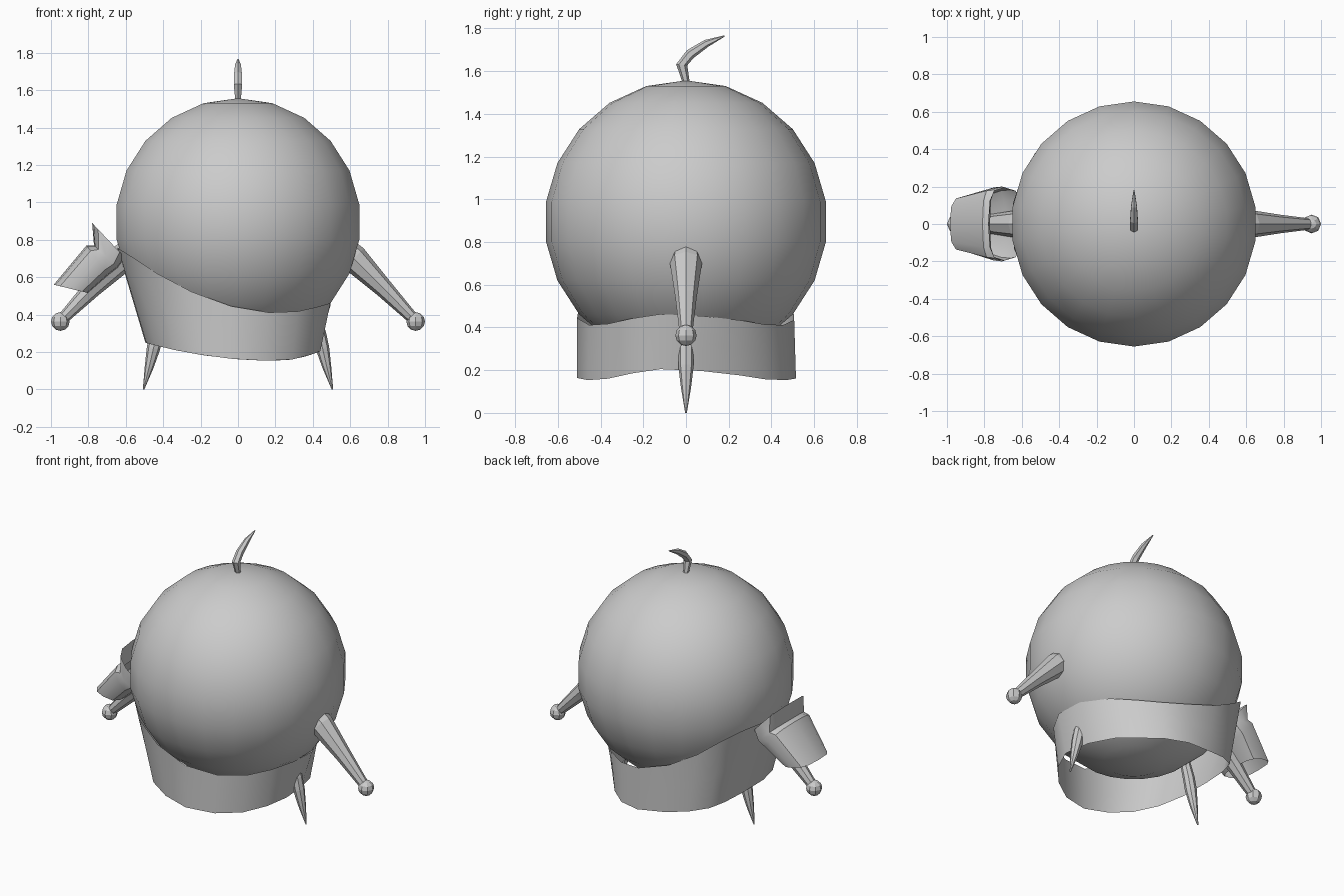
import bpy, math
from math import sin, cos, pi
from mathutils import Vector

if "Cube" in bpy.data.objects:
    bpy.data.objects.remove(bpy.data.objects["Cube"])


def loft(name, rings, caps=True, smooth=30):
    """Skin a list of equal-length closed rings into one mesh object."""
    n = len(rings[0])
    verts = [p for r in rings for p in r]
    faces = [(k * n + i, k * n + (i + 1) % n, (k + 1) * n + (i + 1) % n, (k + 1) * n + i)
             for k in range(len(rings) - 1) for i in range(n)]
    if caps:
        faces += [tuple(reversed(range(n))), tuple(range(len(verts) - n, len(verts)))]
    me = bpy.data.meshes.new(name)
    me.from_pydata(verts, [], faces)
    ob = bpy.data.objects.new(name, me)
    bpy.context.collection.objects.link(ob)
    if smooth:
        shade(ob, smooth)
    return ob


def shade(ob, angle):
    bpy.ops.object.select_all(action='DESELECT')
    ob.select_set(True)
    bpy.context.view_layer.objects.active = ob
    bpy.ops.object.shade_smooth_by_angle(angle=math.radians(angle))


def limb(name, path, sides=8, smooth=0):
    """Tapered tube in the xz or yz plane; path = (point, radius) pairs."""
    pts = [Vector(p) for p, r in path]
    plane = Vector((0, 1, 0)) if abs(pts[-1].x - pts[0].x) > .01 else Vector((1, 0, 0))
    rings = []
    for i, (p, r) in enumerate(path):
        d = (pts[min(i + 1, len(pts) - 1)] - pts[max(i - 1, 0)]).normalized()
        u = d.cross(plane)
        rings.append([pts[i] + r * (u * cos(2 * pi * k / sides) - plane * sin(2 * pi * k / sides))
                      for k in range(sides)])
    return loft(name, rings, smooth=smooth)


# Round body
R, CZ = .662, .895
bpy.ops.mesh.primitive_uv_sphere_add(segments=22, ring_count=11, radius=R, location=(0, 0, CZ))
body = bpy.context.object
body.name = "body"
shade(body, 40)

# Sprout on top of the head
limb("sprout", [((0, .005, 1.53), .015), ((0, -.02, 1.63), .026), ((0, .02, 1.68), .024),
                ((0, .095, 1.73), .018), ((0, .18, 1.765), .003)], sides=6)

# Arms with ball hands, and pointed legs
for side, s in (("left", -1), ("right", 1)):
    limb(side + "_arm", [((s * .54, 0, .77), .07), ((s * .62, 0, .70), .075),
                         ((s * .78, 0, .54), .05), ((s * .94, 0, .375), .03)])
    bpy.ops.mesh.primitive_uv_sphere_add(segments=8, ring_count=6, radius=.05,
                                         location=(s * .95, 0, .363))
    bpy.context.object.name = side + "_hand"
    limb(side + "_leg", [((s * .505, 0, 0), .004), ((s * .475, 0, .12), .024),
                         ((s * .452, 0, .22), .036), ((s * .435, 0, .3), .036),
                         ((s * .40, 0, .42), .03)])

# Lopsided open waistband: higher on the left, creased on the right, top hugging the body
outline = [(.44, -.12), (.39, -.25), (.29, -.365), (.15, -.46), (-.03, -.51), (-.2, -.48),
           (-.34, -.41), (-.44, -.29), (-.49, -.12), (-.495, .1), (-.48, .27), (-.44, .38),
           (-.33, .45), (-.18, .49), (0, .515), (.15, .47), (.27, .37), (.36, .25), (.42, .07)]
lower, upper = [], []
for x, y in outline:
    lower.append(Vector((x, y, .153 + (.2 if x < .2 else .9) * (x - .2) ** 2)))
    xt = x * (1.2 if x < 0 else 1.1)
    z = .41 + (.53 if xt < .22 else .75) * (xt - .22) ** 2
    fit = math.sqrt(R * R - (z - CZ) ** 2)
    flat = Vector((xt, y))
    flat *= min(max(flat.length, fit + .008), fit + .03) / flat.length
    upper.append(Vector((flat.x, flat.y, z)))
loft("waistband", [lower, [a.lerp(b, .5) for a, b in zip(lower, upper)], upper],
     caps=False, smooth=50)


def soft(v):
    """Rounds an ellipse coordinate towards a box shape."""
    return math.copysign(abs(v) ** .65, v)


# Loose sleeve on the left arm: rings given by upper point, lower point, half depth
sleeve = [((-.985, .56), (-.80, .515), .15), ((-.81, .77), (-.69, .61), .195),
          ((-.77, .77), (-.64, .65), .2), ((-.78, .89), (-.60, .70), .195)]
rings = []
for (ax, az), (bx, bz), h in sleeve:
    mid, u = Vector(((ax + bx) / 2, 0, (az + bz) / 2)), Vector(((ax - bx) / 2, 0, (az - bz) / 2))
    rings.append([mid + u * soft(cos(2 * pi * k / 12)) + Vector((0, h * soft(sin(2 * pi * k / 12)), 0))
                  for k in range(12)])
loft("sleeve", rings, caps=False, smooth=35)
